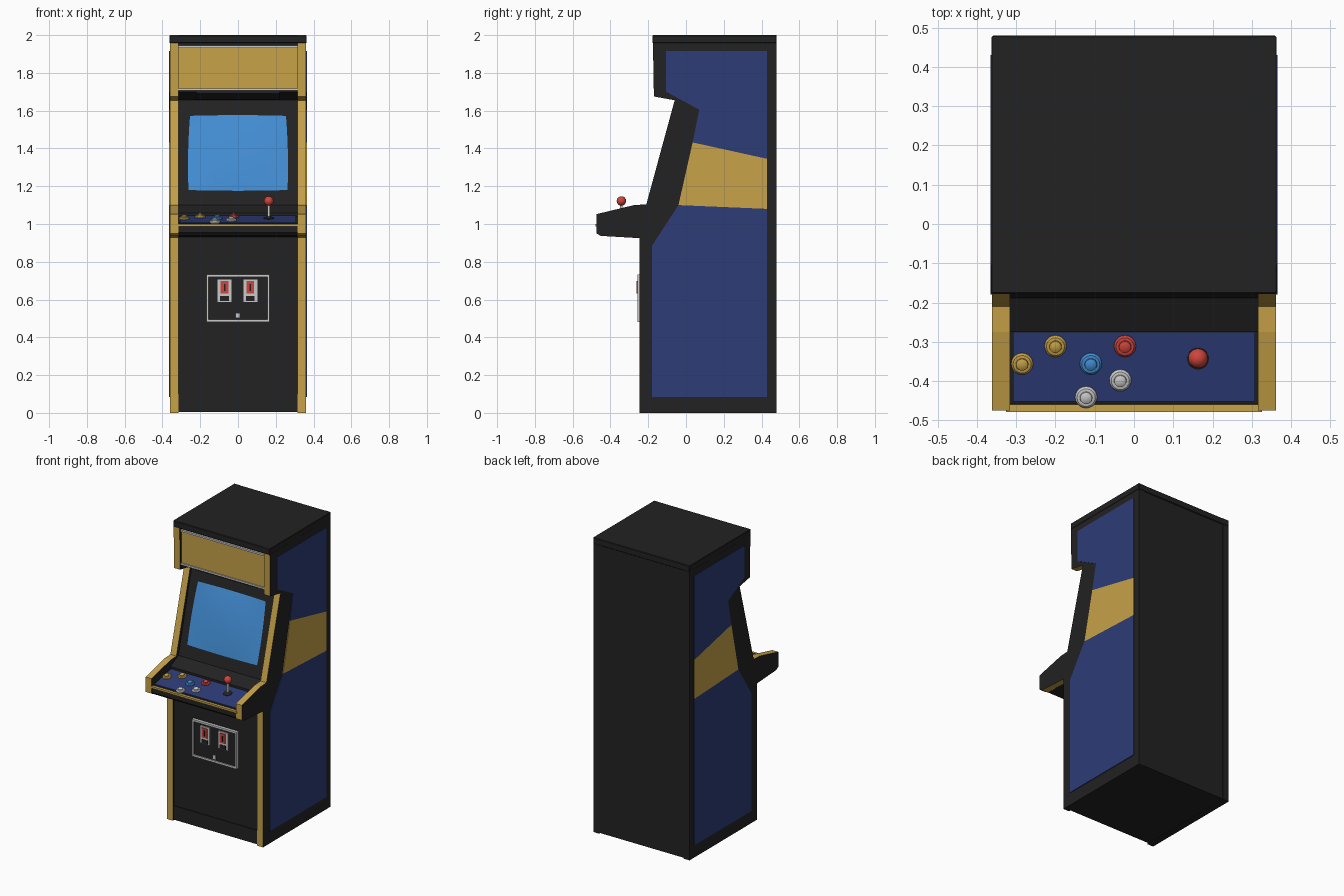
import bpy, bmesh, math
from mathutils import Matrix, Vector

if "Cube" in bpy.data.objects:
    bpy.data.objects.remove(bpy.data.objects["Cube"])


def mat(name, r, g, b):
    m = bpy.data.materials.new(name)
    m.diffuse_color = (r, g, b, 1)
    m.use_nodes = True
    m.node_tree.nodes["Principled BSDF"].inputs["Base Color"].default_value = m.diffuse_color
    return m


BLACK = mat("black", 0.016, 0.016, 0.016)
GOLD = mat("gold", 0.57, 0.36, 0.065)
NAVY = mat("navy", 0.026, 0.045, 0.18)
SCREEN = mat("screen_blue", 0.055, 0.27, 0.66)
RED = mat("red", 0.62, 0.06, 0.045)
SILVER = mat("silver", 0.6, 0.6, 0.6)


def finish(name, bm, *mats):
    bmesh.ops.recalc_face_normals(bm, faces=bm.faces)
    me = bpy.data.meshes.new(name)
    bm.to_mesh(me)
    bm.free()
    ob = bpy.data.objects.new(name, me)
    bpy.context.collection.objects.link(ob)
    for m in mats:
        me.materials.append(m)
    return ob


def prism(name, profile, x0, x1, *mats, rule=None):
    """Extrude a (y, z) outline between two x positions."""
    bm = bmesh.new()
    f = bm.faces.new([bm.verts.new((x0, y, z)) for y, z in profile])
    ext = bmesh.ops.extrude_face_region(bm, geom=[f])
    bmesh.ops.translate(bm, vec=(x1 - x0, 0, 0),
                        verts=[v for v in ext["geom"] if isinstance(v, bmesh.types.BMVert)])
    bm.normal_update()
    if rule:
        for face in bm.faces:
            face.material_index = rule(face)
    return finish(name, bm, *mats)


def box(name, x0, x1, y0, y1, z0, z1, m):
    return prism(name, [(y0, z0), (y1, z0), (y1, z1), (y0, z1)], x0, x1, m)


def lathe(name, loc, profile, m, tilt=0.0, n=20):
    """Spin an (r, h) profile about a tilted vertical axis."""
    bm = bmesh.new()
    rings = [[bm.verts.new((r * math.cos(a * math.tau / n), r * math.sin(a * math.tau / n), h))
              for a in range(n)] for r, h in profile]
    for lo, hi in zip(rings, rings[1:]):
        for i in range(n):
            j = (i + 1) % n
            bm.faces.new((lo[i], lo[j], hi[j], hi[i]))
    bm.faces.new(rings[0][::-1])
    bm.faces.new(rings[-1])
    bm.transform(Matrix.Translation(loc) @ Matrix.Rotation(tilt, 4, 'X'))
    ob = finish(name, bm, m)
    smooth(ob)
    return ob


def smooth(ob):
    bpy.ops.object.select_all(action='DESELECT')
    ob.select_set(True)
    bpy.context.view_layer.objects.active = ob
    bpy.ops.object.shade_smooth_by_angle(angle=math.radians(35))


# Side boards with gold front edging, painted panels and stripe
SIDE = [(0.478, 0), (-0.247, 0), (-0.247, 0.925), (-0.45, 0.937), (-0.475, 0.95),
        (-0.475, 1.052), (-0.275, 1.10), (-0.21, 1.104), (-0.06, 1.655),
        (-0.17, 1.675), (-0.175, 1.955), (-0.175, 2.0), (0.478, 2.0)]
LOWER = [(0.43, 0.085), (-0.18, 0.085), (-0.18, 0.885), (-0.04, 1.10), (0.43, 1.08)]
STRIPE = [(0.43, 1.08), (-0.04, 1.10), (0.035, 1.432), (0.43, 1.345)]
UPPER = [(0.43, 1.345), (0.035, 1.432), (0.07, 1.605), (-0.105, 1.70), (-0.105, 1.915), (0.43, 1.915)]


def edging(face):
    return int(abs(face.normal.x) < 0.5 and face.calc_center_median().y < 0.05)


for s, side in ((-1, "left"), (1, "right")):
    prism(side + "_side_board", SIDE, s * 0.316, s * 0.361, BLACK, GOLD, rule=edging)
    for part, outline, m in (("lower_panel", LOWER, NAVY), ("stripe", STRIPE, GOLD),
                             ("upper_panel", UPPER, NAVY)):
        prism(f"{side}_{part}", outline, s * 0.360, s * 0.3655, m)

# Cabinet body between the side boards
BODY = [(0.474, 0.004), (-0.236, 0.004), (-0.236, 0.932), (-0.455, 0.940), (-0.47, 0.955),
        (-0.47, 0.99), (-0.458, 1.003), (-0.275, 1.040), (-0.275, 1.058), (-0.188, 1.10),
        (-0.042, 1.657), (-0.15, 1.70), (-0.15, 1.97), (0.474, 1.97)]
prism("cabinet_body", BODY, -0.317, 0.317, BLACK)
box("kick_board", -0.316, 0.316, -0.241, -0.2, 0.006, 0.10, BLACK)
cap = box("roof_cap", -0.363, 0.363, -0.178, 0.48, 1.957, 2.0, BLACK)
bev = cap.modifiers.new("soft_edges", 'BEVEL')
bev.width, bev.segments = 0.004, 1

# Marquee with its retaining strips, and the speaker plate below
box("marquee", -0.316, 0.316, -0.157, -0.14, 1.715, 1.94, GOLD)
for name, z in (("marquee_lower_strip", 1.706), ("marquee_upper_strip", 1.932)):
    box(name, -0.316, 0.316, -0.165, -0.14, z, z + 0.012, SILVER)
prism("speaker_plate", [(-0.145, 1.69), (-0.07, 1.66), (-0.07, 1.68), (-0.145, 1.71)],
      -0.22, 0.22, BLACK)

# Bulged screen lying on the sloping bezel
lo, hi = Vector((0, -0.188, 1.10)), Vector((0, -0.042, 1.657))
up = (hi - lo).normalized()
out = Vector((0, -up.z, up.y))
bm = bmesh.new()
N = 12
grid = []
for j in range(N + 1):
    v = 2 * j / N - 1
    for i in range(N + 1):
        u = 2 * i / N - 1
        x = u * (0.258 - 0.004 * v + 0.006 * (1 - v * v))
        h = 0.285 + 0.203 * v + 0.004 * v * (1 - u * u)
        p = lo + up * h + out * (0.002 + 0.012 * (1 - u * u) * (1 - v * v))
        grid.append(bm.verts.new((x, p.y, p.z)))
for j in range(N):
    for i in range(N):
        a = j * (N + 1) + i
        bm.faces.new((grid[a], grid[a + 1], grid[a + N + 2], grid[a + N + 1]))
screen = finish("screen", bm, SCREEN)
if screen.data.polygons[0].normal.y > 0:
    screen.data.flip_normals()
smooth(screen)

# Control deck and its front lip
SLOPE = 0.037 / 0.183


def deck_z(y):
    return 1.040 + (y + 0.275) * SLOPE


prism("control_deck", [(-0.452, deck_z(-0.452)), (-0.276, deck_z(-0.276)),
                       (-0.276, deck_z(-0.276) + 0.004), (-0.452, deck_z(-0.452) + 0.004)],
      -0.308, 0.308, NAVY)
box("deck_lip", -0.326, 0.326, -0.479, -0.46, 0.988, 1.001, GOLD)

# Push buttons: flanged ring and domed plunger
tilt = math.atan(SLOPE)
BUTTON = [(0.028, 0), (0.028, 0.007), (0.023, 0.012), (0.016, 0.013),
          (0.015, 0.019), (0.009, 0.022), (0.003, 0.023)]
for k, (x, y, m) in enumerate([(-0.285, -0.355, GOLD), (-0.20, -0.31, GOLD), (-0.11, -0.355, SCREEN),
                               (-0.023, -0.31, RED), (-0.035, -0.397, SILVER),
                               (-0.122, -0.44, SILVER)]):
    lathe(f"button_{k + 1}", (x, y, deck_z(y) + 0.001), BUTTON, m, tilt)

# Joystick
jx, jy = 0.163, -0.342
jz = deck_z(jy)
lathe("joystick_base", (jx, jy, jz), [(0.028, 0), (0.028, 0.007), (0.012, 0.014)], BLACK, tilt)
lathe("joystick_shaft", (jx, jy, jz), [(0.007, 0), (0.007, 0.085)], SILVER, n=12)
ball = [(0.025 * math.sin(math.pi * t / 12) + 1e-4, -0.025 * math.cos(math.pi * t / 12))
        for t in range(13)]
lathe("joystick_ball", (jx, jy, 1.122), ball, RED)

# Coin door: frame, two coin slots and a lock
FY = -0.236
for name, x0, x1, z0, z1 in (("left", -0.168, -0.155, 0.482, 0.733), ("right", 0.155, 0.168, 0.482, 0.733),
                             ("bottom", -0.155, 0.155, 0.482, 0.495), ("top", -0.155, 0.155, 0.72, 0.733)):
    box("coin_frame_" + name, x0, x1, -0.256, FY, z0, z1, SILVER)
box("coin_door", -0.155, 0.155, -0.248, FY, 0.495, 0.72, BLACK)
for x, side in ((-0.071, "left"), (0.065, "right")):
    box(side + "_coin_plate", x - 0.037, x + 0.037, -0.255, FY, 0.588, 0.707, SILVER)
    box(side + "_coin_button", x - 0.021, x + 0.021, -0.261, FY, 0.632, 0.697, RED)
    box(side + "_coin_slit", x - 0.004, x + 0.004, -0.263, FY, 0.645, 0.682, BLACK)
    box(side + "_coin_return", x - 0.023, x + 0.023, -0.258, FY, 0.593, 0.618, BLACK)
box("coin_lock", -0.013, 0.010, -0.256, FY, 0.503, 0.53, SILVER)
